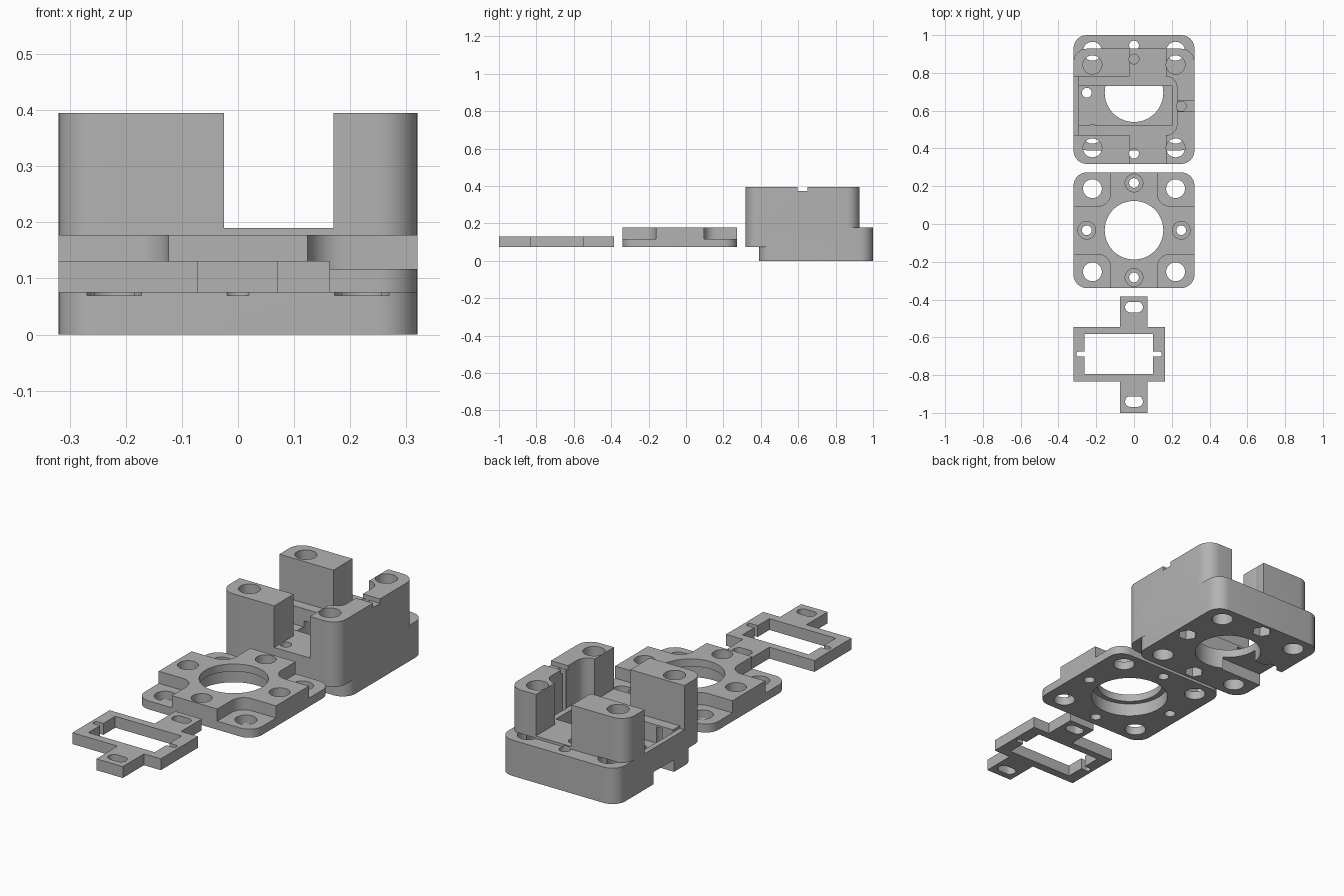
import bpy, bmesh, math

old = bpy.data.objects.get("Cube")
if old:
    bpy.data.objects.remove(old, do_unlink=True)

grey = bpy.data.materials.new("plain grey")
grey.use_nodes = True
grey.diffuse_color = (0.45, 0.45, 0.45, 1)
grey.node_tree.nodes["Principled BSDF"].inputs["Base Color"].default_value = grey.diffuse_color


def prism(name, points, z0, z1):
    """Extrude a closed outline from z0 to z1."""
    bm = bmesh.new()
    bottom = bm.faces.new([bm.verts.new((x, y, z0)) for x, y in points])
    up = bmesh.ops.extrude_face_region(bm, geom=[bottom])["geom"]
    for v in up:
        if isinstance(v, bmesh.types.BMVert):
            v.co.z = z1
    bmesh.ops.recalc_face_normals(bm, faces=bm.faces)
    mesh = bpy.data.meshes.new(name)
    bm.to_mesh(mesh)
    bm.free()
    mesh.materials.append(grey)
    obj = bpy.data.objects.new(name, mesh)
    bpy.context.collection.objects.link(obj)
    return obj


def box(name, x0, x1, y0, y1, z0, z1, r=0.0, steps=8):
    """Box with optionally rounded upright edges."""
    if not r:
        return prism(name, [(x0, y0), (x1, y0), (x1, y1), (x0, y1)], z0, z1)
    centres = [(x1 - r, y1 - r), (x0 + r, y1 - r), (x0 + r, y0 + r), (x1 - r, y0 + r)]
    pts = []
    for q, (cx, cy) in enumerate(centres):
        for i in range(steps + 1):
            a = math.pi / 2 * (q + i / steps)
            pts.append((cx + r * math.cos(a), cy + r * math.sin(a)))
    return prism(name, pts, z0, z1)


def round_bar(name, x, y, r, z0, z1, sides=32):
    pts = [(x + r * math.cos(math.tau * i / sides), y + r * math.sin(math.tau * i / sides))
           for i in range(sides)]
    return prism(name, pts, z0, z1)


def combine(obj, other, operation="DIFFERENCE"):
    mod = obj.modifiers.new("combine", "BOOLEAN")
    mod.operation = operation
    mod.solver = "EXACT"
    mod.object = other
    bpy.context.view_layer.objects.active = obj
    bpy.ops.object.modifier_apply(modifier=mod.name)
    bpy.data.objects.remove(other, do_unlink=True)


def cut_box(obj, *args, **kw):
    combine(obj, box("cutter", *args, **kw))


def cut_round(obj, *args, **kw):
    combine(obj, round_bar("cutter", *args, **kw))


def finish(obj):
    bpy.ops.object.select_all(action="DESELECT")
    obj.select_set(True)
    bpy.context.view_layer.objects.active = obj
    bpy.ops.object.shade_smooth_by_angle(angle=math.radians(30))


W = 0.32          # half width of every plate
BOLT = 0.22       # corner hole offset
PIN = 0.25        # small hole offset
BOLT_R, PIN_R, BORE_R = 0.05, 0.026, 0.155
SIGNS = (-1, 1)
CORNERS = [(sx, sy) for sx in SIGNS for sy in SIGNS]
SIDES = [(1, 0), (-1, 0), (0, 1), (0, -1)]

# Small slotted frame
frame = box("slotted_frame", -W, 0.163, -0.835, -0.545, 0.075, 0.131)
combine(frame, box("tab", -0.073, 0.071, -1.0, -0.385, 0.075, 0.131), "UNION")
cut_box(frame, -0.262, 0.1, -0.793, -0.583, 0, 0.2)
cut_box(frame, -0.305, 0.147, -0.702, -0.676, 0, 0.2, r=0.012)
for y in (-0.44, -0.94):
    cut_box(frame, -0.047, 0.047, y - 0.028, y + 0.028, 0, 0.2, r=0.027)
finish(frame)

# Flange plate with lowered corners and a stepped bore
MID = -0.033
plate = box("flange_plate", -W, W, MID - 0.306, MID + 0.306, 0.075, 0.177, r=0.07)
for sx, sy in CORNERS:
    xs = sorted((sx * 0.124, sx * 0.6))
    ys = sorted((MID + sy * 0.128, MID + sy * 0.6))
    cut_box(plate, *xs, *ys, 0.117, 0.3, r=0.065)
    cut_round(plate, sx * BOLT, MID + sy * BOLT, BOLT_R, 0, 0.3)
cut_round(plate, 0, MID, BORE_R, 0, 0.3, sides=64)
cut_round(plate, 0, MID, 0.18, 0, 0.14, sides=64)
for dx, dy in SIDES:
    cut_round(plate, dx * PIN, MID + dy * PIN, PIN_R, 0, 0.3)
    cut_round(plate, dx * PIN, MID + dy * PIN, 0.047, 0.125, 0.3)
finish(plate)

# Housing: base slab plus an offset upper block
LOW, HIGH = 0.695, 0.623
housing = box("housing", -W, W, LOW - 0.305, 1.0, 0, 0.177, r=0.07)
combine(housing, box("upper", -W, W, HIGH - 0.305, HIGH + 0.305, 0.075, 0.395, r=0.07), "UNION")

# Gaps that leave the two left towers and the right wall
cut_box(housing, -0.025, 0.17, 0.2, 1.1, 0.19, 0.5)
cut_box(housing, -0.5, 0.1, 0.47, 0.78, 0.19, 0.5)
cut_box(housing, -0.02, 0.227, 0.47, 0.78, 0.19, 0.5, r=0.055)
cut_box(housing, -0.5, -0.295, 0.47, 0.78, 0.177, 0.5)

# Inner pocket, bore and side channel beneath
cut_box(housing, -0.295, 0.2, 0.522, 0.73, 0.1, 0.5)
cut_round(housing, 0, LOW, BORE_R, -0.1, 0.13, sides=64)
cut_box(housing, -0.5, -0.08, 0.55, 0.71, -0.1, 0.06)

# Bolt holes, pin holes and hexagonal nut seats
for sx, sy in CORNERS:
    cut_round(housing, sx * BOLT, LOW + sy * BOLT, BOLT_R, -0.1, 0.18)
    cut_round(housing, sx * BOLT, HIGH + sy * BOLT, BOLT_R, 0.07, 0.5)
for dx, dy in SIDES:
    cut_round(housing, dx * PIN, LOW + dy * PIN, PIN_R, -0.1, 0.185)
    cut_round(housing, dx * PIN, LOW + dy * PIN, 0.046, -0.1, 0.05, sides=6)
    if dx >= 0:
        cut_round(housing, dx * PIN, HIGH + dy * PIN, PIN_R, 0.07, 0.5)

# Cable notch on top of the right wall
cut_box(housing, 0.2, 0.4, HIGH - 0.027, HIGH + 0.027, 0.373, 0.5)
finish(housing)
